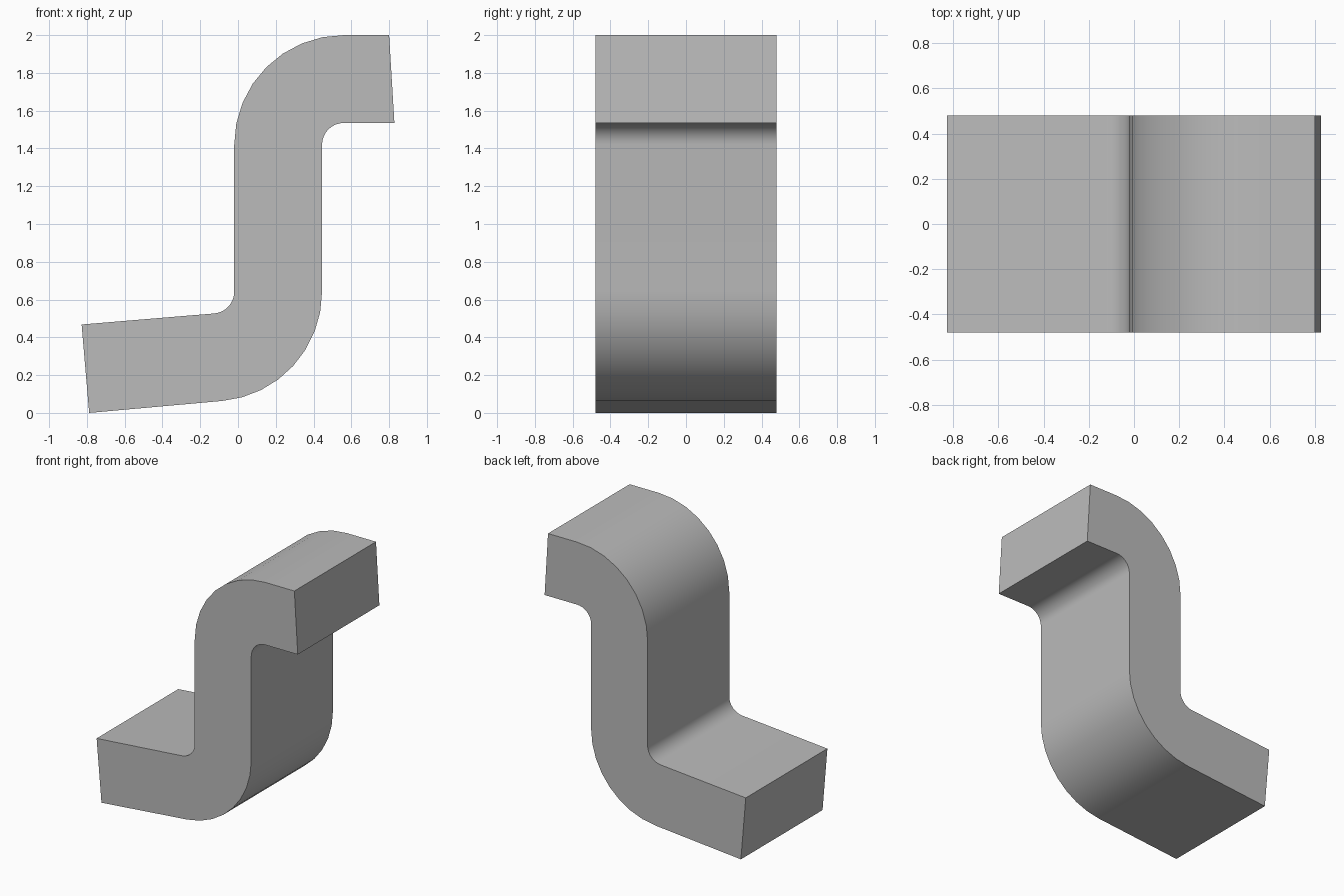
import bpy
import bmesh
from math import radians, cos, sin

cube = bpy.data.objects.get("Cube")
if cube:
    bpy.data.objects.remove(cube, do_unlink=True)

HALF_WIDTH = 0.48
OUTER, INNER = 0.58, 0.115
STEPS = 8


def arc(cx, cz, radius, start, end):
    """Points of a bend in the x-z plane, angles in degrees."""
    angles = [radians(start + (end - start) * i / STEPS) for i in range(STEPS + 1)]
    return [(cx + radius * cos(a), cz + radius * sin(a)) for a in angles]


# Side profile: upper bend, slanted upper end, lower bend, tilted lower end
upper, lower = (0.56, 1.42), (-0.135, 0.641)
profile = (
    arc(*upper, OUTER, 180, 90)
    + [(0.8, 2.0), (0.828, 1.535)]
    + arc(*upper, INNER, 90, 180)
    + arc(*lower, OUTER, 0, -85)
    + [(-0.788, 0.0), (-0.828, 0.468)]
    + arc(*lower, INNER, -85, 0)
)

# Extrude the profile across the width
bm = bmesh.new()
face = bm.faces.new([bm.verts.new((x, -HALF_WIDTH, z)) for x, z in profile])
result = bmesh.ops.extrude_face_region(bm, geom=[face])
moved = [v for v in result["geom"] if isinstance(v, bmesh.types.BMVert)]
bmesh.ops.translate(bm, verts=moved, vec=(0, 2 * HALF_WIDTH, 0))
bmesh.ops.recalc_face_normals(bm, faces=bm.faces)

mesh = bpy.data.meshes.new("z_bracket")
bm.to_mesh(mesh)
bm.free()
bracket = bpy.data.objects.new("z_bracket", mesh)
bpy.context.collection.objects.link(bracket)

# Plain grey finish
grey = bpy.data.materials.new("grey")
grey.use_nodes = True
colour = (0.5, 0.5, 0.5, 1)
grey.diffuse_color = colour
grey.node_tree.nodes["Principled BSDF"].inputs["Base Color"].default_value = colour
mesh.materials.append(grey)

# Smooth bends, sharp outline
bpy.ops.object.select_all(action="DESELECT")
bracket.select_set(True)
bpy.context.view_layer.objects.active = bracket
bpy.ops.object.shade_smooth_by_angle(angle=radians(30))
